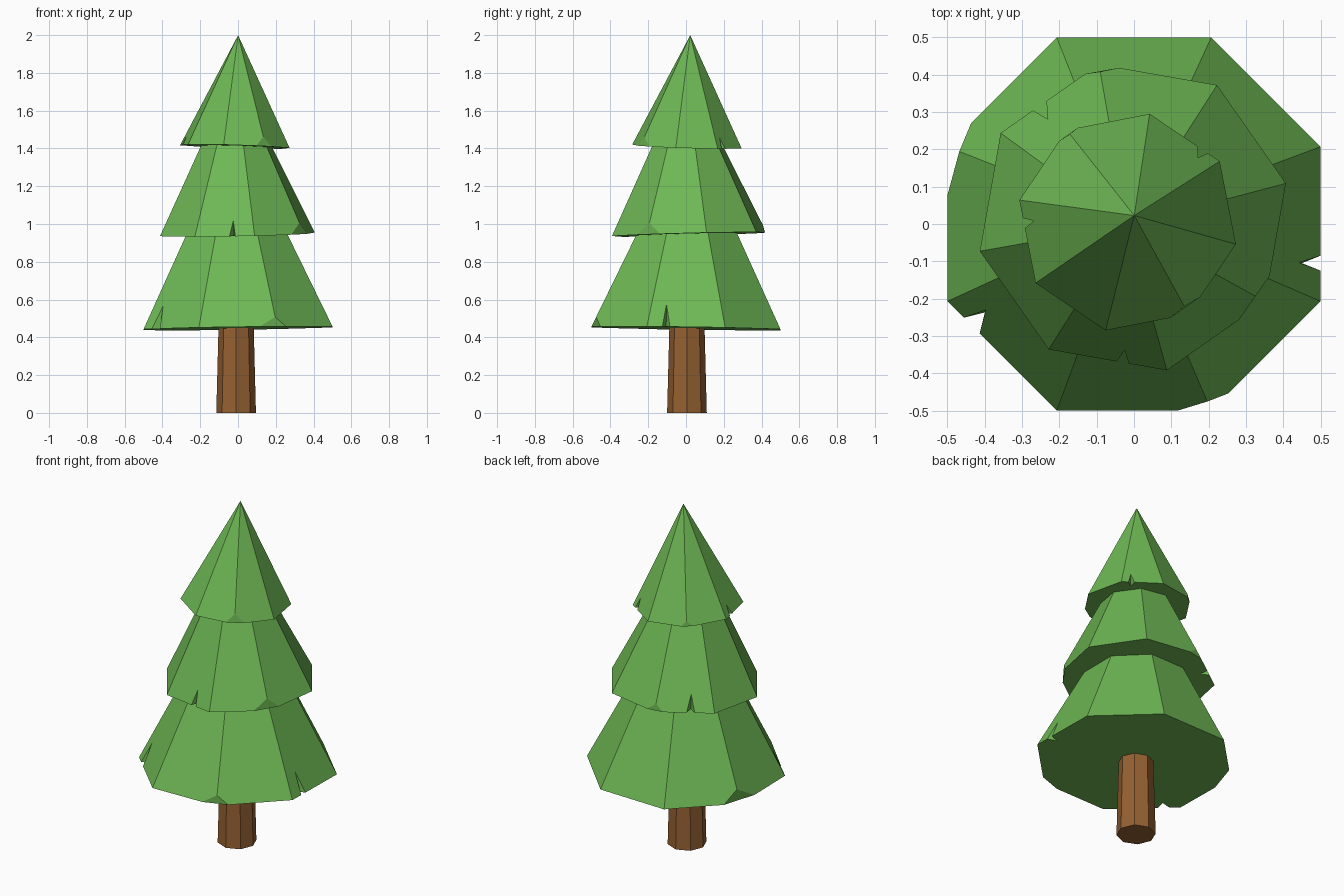
import bpy
import bmesh
from math import cos, sin, radians
from mathutils import Vector, Matrix

if "Cube" in bpy.data.objects:
    bpy.data.objects.remove(bpy.data.objects["Cube"], do_unlink=True)


def make_material(name, color):
    mat = bpy.data.materials.new(name)
    mat.use_nodes = True
    mat.diffuse_color = color
    mat.node_tree.nodes["Principled BSDF"].inputs["Base Color"].default_value = color
    return mat


GREEN = make_material("needle green", (0.156, 0.479, 0.089, 1))
BROWN = make_material("bark brown", (0.305, 0.120, 0.032, 1))


def polar(r, angle):
    return Vector((r * cos(radians(angle)), r * sin(radians(angle)), 0))


def add_object(name, bm, mat=None):
    mesh = bpy.data.meshes.new(name)
    bm.to_mesh(mesh)
    bm.free()
    obj = bpy.data.objects.new(name, mesh)
    bpy.context.collection.objects.link(obj)
    if mat:
        mesh.materials.append(mat)
    return obj


def octagon_cone(r_bottom, r_top, height, angle):
    """Eight-sided cone or frustum standing on z = 0, with a corner at angle."""
    bm = bmesh.new()
    place = Matrix.Rotation(radians(angle), 4, 'Z') @ Matrix.Translation((0, 0, height / 2))
    bmesh.ops.create_cone(bm, cap_ends=True, segments=8, radius1=r_bottom,
                          radius2=r_top, depth=height, matrix=place)
    bmesh.ops.remove_doubles(bm, verts=bm.verts, dist=0.0001)
    return bm


def chip_corner(bm, r, full, angle, back, ahead, up):
    """Slice one bottom corner off along its two rim edges and its side edge."""
    corner = polar(r, angle)
    p = corner + (polar(r, angle - 45) - corner).normalized() * back
    q = corner + (polar(r, angle + 45) - corner).normalized() * ahead
    top = corner * (1 - up / full) + Vector((0, 0, up))
    normal = (q - p).cross(top - p).normalized()
    if normal.dot(corner - p) < 0:
        normal.negate()
    cut = bmesh.ops.bisect_plane(bm, geom=bm.verts[:] + bm.edges[:] + bm.faces[:],
                                 plane_co=p, plane_no=normal, clear_outer=True)
    edges = [e for e in cut["geom_cut"] if isinstance(e, bmesh.types.BMEdge)]
    bmesh.ops.contextual_create(bm, geom=edges)


def notch_cutter(r, full, angle, along, half, up, deep=0.05):
    """Wedge that bites a V out of the rim in the middle of a side face."""
    apothem = r * cos(radians(22.5))
    out, side = polar(1, angle), polar(1, angle + 90)
    rim = out * apothem + side * along
    tip = rim - out * apothem * up / full + Vector((0, 0, up))
    inner = tip + (rim - out * deep - tip) * 1.2
    bm = bmesh.new()
    a, b = [bm.verts.new(inner + (out * deep + side * half * s) * 2.5) for s in (-1, 1)]
    c, d = bm.verts.new(inner), bm.verts.new(tip)
    for face in ((a, b, c), (a, b, d), (b, c, d), (c, a, d)):
        bm.faces.new(face)
    bmesh.ops.recalc_face_normals(bm, faces=bm.faces)
    cutter = add_object("notch_cutter", bm)
    cutter.hide_render = True
    return cutter


def foliage_tier(name, r, full, height, angle, location, slope, chips, notches):
    """full is the height at which the sides would meet in a point."""
    bm = octagon_cone(r, r * (1 - height / full), height, angle)
    for chip in chips:
        chip_corner(bm, r, full, *chip)
    bmesh.ops.recalc_face_normals(bm, faces=bm.faces)
    obj = add_object(name, bm, GREEN)
    bpy.context.view_layer.objects.active = obj
    for notch in notches:
        cutter = notch_cutter(r, full, *notch)
        mod = obj.modifiers.new("notch", 'BOOLEAN')
        mod.operation = 'DIFFERENCE'
        mod.solver = 'EXACT'
        mod.object = cutter
        bpy.context.view_layer.update()
        bpy.ops.object.modifier_apply(modifier=mod.name)
        bpy.data.objects.remove(cutter, do_unlink=True)
    # Lean the tier slightly
    lean = Vector((0, 0, 1)).rotation_difference(Vector((-slope[0], -slope[1], 1)))
    obj.matrix_world = Matrix.Translation(location) @ lean.to_matrix().to_4x4()


# Trunk
trunk = add_object("trunk", octagon_cone(0.105, 0.092, 0.5, 0), BROWN)
trunk.location = (-0.01, 0.005, 0)

# Foliage: chips are (angle, back, ahead, up), notches (angle, along, half, up)
foliage_tier("lower_foliage", 0.541, 1.065, 0.54, 22.5, (0, 0, 0.448), (0.015, -0.015),
             chips=[(157.5, 0.09, 0.13, 0.07), (292.5, 0.09, 0.065, 0.05)],
             notches=[(225, -0.115, 0.03, 0.12), (0, -0.105, 0.02, 0.12)])
foliage_tier("middle_foliage", 0.42, 0.86, 0.5, 12.5, (-0.003, 0.018, 0.945), (0.018, 0.025),
             chips=[(102.5, 0.055, 0.045, 0.04), (327.5, 0.085, 0.07, 0.06)],
             notches=[(260, 0.041, 0.016, 0.08), (125, 0.033, 0.022, 0.09)])
foliage_tier("top_foliage", 0.296, 0.59, 0.59, -11.5, (-0.017, 0.005, 1.41), (-0.03, -0.03),
             chips=[(-56.5, 0.05, 0.056, 0.05), (123.5, 0.03, 0.035, 0.03)],
             notches=[(56, -0.059, 0.016, 0.06), (191, -0.05, 0.014, 0.055)])
